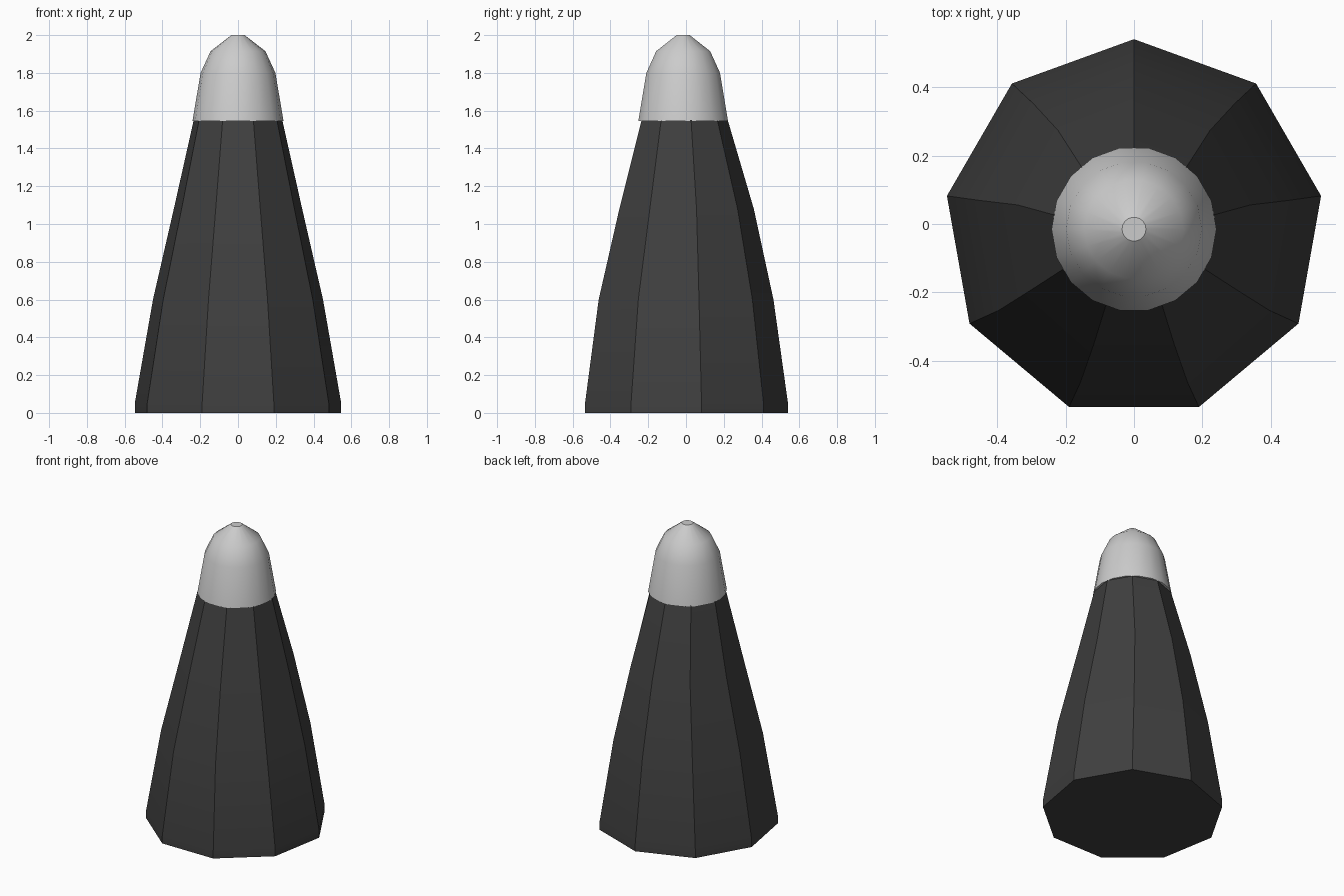
import bpy, bmesh
from math import radians, cos, sin, tau

if "Cube" in bpy.data.objects:
    bpy.data.objects.remove(bpy.data.objects["Cube"])

CY = -0.014  # centre of the nine-sided plan


def loft(name, sides, start, rings, color=None):
    """Stack rings of (z, x radius, y radius, y centre) into a closed solid."""
    bm = bmesh.new()
    loops = []
    for z, rx, ry, cy in rings:
        loops.append([bm.verts.new((rx * cos(start + tau * i / sides),
                                    cy + ry * sin(start + tau * i / sides), z))
                      for i in range(sides)])
    for a, b in zip(loops, loops[1:]):
        for i in range(sides):
            j = (i + 1) % sides
            bm.faces.new((a[i], a[j], b[j], b[i]))
    bm.faces.new(loops[0][::-1])
    bm.faces.new(loops[-1])
    bmesh.ops.recalc_face_normals(bm, faces=bm.faces[:])
    mesh = bpy.data.meshes.new(name)
    bm.to_mesh(mesh)
    bm.free()
    obj = bpy.data.objects.new(name, mesh)
    bpy.context.collection.objects.link(obj)
    if color:
        mat = bpy.data.materials.new(name + "_material")
        mat.diffuse_color = color
        mat.use_nodes = True
        mat.node_tree.nodes["Principled BSDF"].inputs["Base Color"].default_value = mat.diffuse_color
        mesh.materials.append(mat)
    bpy.ops.object.select_all(action='DESELECT')
    obj.select_set(True)
    bpy.context.view_layer.objects.active = obj
    bpy.ops.object.shade_smooth_by_angle(angle=radians(30))
    return obj


# Dark nine-sided tapering body with one corner facing the back
loft("body", 9, radians(90), [
    (0.00, 0.555, 0.554, CY),
    (0.05, 0.555, 0.554, CY),
    (0.60, 0.457, 0.477, CY),
    (1.08, 0.345, 0.367, -0.008),
    (1.55, 0.238, 0.235, CY),
], (0.05, 0.05, 0.05, 1))

# Pale rounded tip with a small flat top
loft("tip", 18, 0, [(z, r, r, -0.015) for z, r in
                    [(1.545, 0.241), (1.80, 0.198), (1.915, 0.145), (2.0, 0.035)]])
